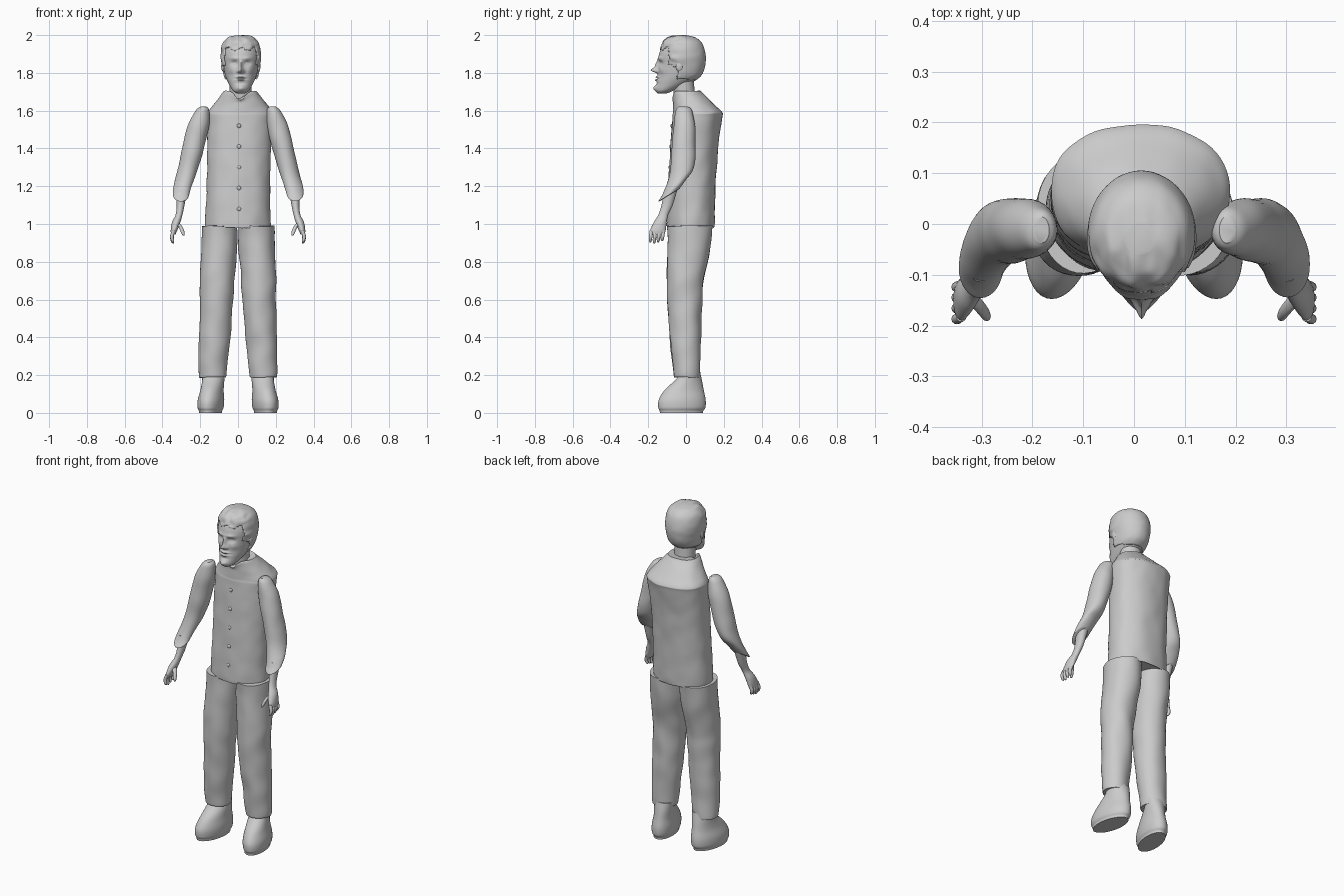
import bpy, bmesh, math
from mathutils import Vector, noise

old = bpy.data.objects.get("Cube")
if old:
    bpy.data.objects.remove(old)

grey = bpy.data.materials.new("plain grey")
grey.use_nodes = True
COLOUR = (0.6, 0.6, 0.6, 1)
grey.diffuse_color = COLOUR
grey.node_tree.nodes["Principled BSDF"].inputs["Base Color"].default_value = COLOUR


def finish(name, bm, angle=40):
    bmesh.ops.recalc_face_normals(bm, faces=bm.faces)
    mesh = bpy.data.meshes.new(name)
    bm.to_mesh(mesh)
    bm.free()
    ob = bpy.data.objects.new(name, mesh)
    bpy.context.collection.objects.link(ob)
    mesh.materials.append(grey)
    bpy.ops.object.select_all(action='DESELECT')
    ob.select_set(True)
    bpy.context.view_layer.objects.active = ob
    bpy.ops.object.shade_smooth_by_angle(angle=math.radians(angle))
    return ob


def spline(a, b, c, d, t):
    return 0.5 * (2*b + (c - a)*t + (2*a - 5*b + 4*c - d)*t*t + (3*b - a - 3*c + d)*t**3)


def loft(name, rings, side=1, n=32, steps=6, power=2.0, deform=None, keep=None, angle=40):
    """Skin through rings (x, y, z, half width, half depth, slope in y)."""
    rings = [tuple(r) + (0,) * (6 - len(r)) for r in rings]
    last = len(rings) - 1
    path = []
    for i in range(last):
        four = [rings[min(max(i + k, 0), last)] for k in (-1, 0, 1, 2)]
        path += [[spline(*v, s / steps) for v in zip(*four)] for s in range(steps)]
    path.append(rings[-1])
    bm = bmesh.new()
    loops = []
    for x, y, z, rx, ry, slope in path:
        loop = []
        for k in range(n):
            a = 2 * math.pi * k / n
            c, s = math.cos(a), math.sin(a)
            dx = rx * math.copysign(abs(c) ** (2 / power), c)
            dy = ry * math.copysign(abs(s) ** (2 / power), s)
            p = Vector((side * (x + dx), y + dy, z + slope * dy))
            loop.append(bm.verts.new(deform(p) if deform else p))
        loops.append(loop)
    for a, b in zip(loops, loops[1:]):
        for k in range(n):
            bm.faces.new((a[k], a[(k+1) % n], b[(k+1) % n], b[k]))
    bm.faces.new(loops[0])
    bm.faces.new(loops[-1])
    if keep:
        drop = [f for f in bm.faces if not keep(f.calc_center_median())]
        bmesh.ops.delete(bm, geom=drop, context='FACES')
    return finish(name, bm, angle)


def blob(name, centre, radii):
    bm = bmesh.new()
    bmesh.ops.create_uvsphere(bm, u_segments=16, v_segments=10, radius=1)
    for v in bm.verts:
        v.co = Vector(centre) + Vector(c * r for c, r in zip(v.co, radii))
    return finish(name, bm)


def wrinkle(size, amount):
    def move(p):
        return p + noise.noise_vector(p * size) * amount
    return move


# Torso: jacket with a raised back yoke and a dipped front neckline
def jacket(p):
    p = wrinkle(14, 0.004)(p)
    if p.z > 1.64 and p.y < 0:
        p.z -= 0.045 * math.exp(-((p.x - 0.012) / 0.035) ** 2) * (p.z - 1.64) / 0.06
    return p


loft("jacket", [(0, .025, .985, .168, .122), (0, .025, 1.0, .172, .126),
                (.002, .032, 1.2, .168, .126), (.006, .043, 1.4, .17, .126),
                (.012, .059, 1.56, .176, .132), (.013, .062, 1.59, .174, .131),
                (.013, .045, 1.625, .148, .113), (.013, .02, 1.67, .113, .09),
                (.013, .005, 1.695, .094, .077), (.013, .003, 1.705, .086, .072)],
     n=64, power=2.2, deform=jacket)
for i in range(5):
    z = 1.08 + i * 0.11
    blob(f"button_{i + 1}", (0.005, -0.1 + (z - 1) * 0.045, z), (.011, .006, .011))
loft("neck", [(.014, 0, 1.6, .062, .06), (.014, -.01, 1.7, .058, .056),
              (.014, -.02, 1.79, .06, .06)])

# Head: lofted skull with features pushed in and out
HEAD_X = 0.015
SKULL = [(HEAD_X, -.125, 1.692, .022, .024), (HEAD_X, -.108, 1.708, .044, .052),
         (HEAD_X, -.062, 1.75, .068, .095), (HEAD_X, -.034, 1.79, .084, .114),
         (HEAD_X, -.024, 1.85, .095, .122), (HEAD_X, -.022, 1.9, .099, .12),
         (HEAD_X, -.021, 1.95, .089, .102), (HEAD_X, -.024, 1.98, .062, .071),
         (HEAD_X, -.028, 1.993, .022, .026)]
# Each feature: side offset, height, width, tall, outward push
FEATURES = [(0, 1.814, .012, .013, .034), (0, 1.84, .009, .026, .017),
            (.014, 1.808, .008, .008, .012), (.034, 1.85, .017, .011, -.014),
            (.034, 1.849, .01, .006, .007), (.032, 1.877, .024, .009, .007),
            (0, 1.778, .024, .005, .012), (0, 1.763, .021, .005, .011),
            (0, 1.77, .026, .003, -.007), (0, 1.745, .025, .006, -.004),
            (0, 1.718, .025, .014, .013), (.05, 1.815, .02, .018, .006)]


def face(p):
    push = 0
    if p.y < -0.06:
        for off, z, w, h, amount in FEATURES:
            for s in ((-1, 1) if off else (1,)):
                push += amount * math.exp(-((p.x - HEAD_X - s * off) / w) ** 2
                                          - ((p.z - z) / h) ** 2)
    return p - Vector((0, push, 0))


loft("head", SKULL, n=112, steps=12, deform=face, angle=60)


# Hair: swept shell over the skull, cut along a hairline
def hairline(p):
    wave = 0.008 * math.sin(p.x * 90)
    if p.y < -0.09:
        return p.z > 1.928 + wave
    if p.y < -0.045:
        return p.z > 1.84 + wave
    return p.z > 1.765 - p.y * 0.1


def locks(p):
    front = min(max((0.02 - p.y) / 0.08, 0.15), 1)
    return p + noise.noise_vector(Vector((p.x * 35, p.y * 14, p.z * 30))) * 0.008 * front


hair = loft("hair", [(x, y + .001, z + .006 if z > 1.9 else z, rx + .008, ry + .004)
                     for x, y, z, rx, ry in SKULL[2:]],
            n=72, steps=8, deform=locks, keep=hairline, angle=60)
thick = hair.modifiers.new("thickness", 'SOLIDIFY')
thick.thickness = 0.008

# Limbs, built once for each side
SLEEVE = [(.182, -.012, 1.622, .016, .026), (.188, -.011, 1.6, .037, .043),
          (.21, -.009, 1.52, .056, .057), (.238, -.012, 1.4, .057, .063),
          (.27, -.022, 1.28, .052, .066, .3), (.294, -.06, 1.2, .048, .061, .6),
          (.302, -.088, 1.158, .043, .056, .6), (.302, -.09, 1.152, .039, .051, .6)]
FOREARM = [(.3, -.08, 1.18, .03, .034), (.304, -.1, 1.1, .021, .03),
           (.312, -.12, 1.05, .018, .026), (.327, -.136, 1.01, .022, .034),
           (.338, -.148, .97, .018, .041), (.343, -.152, .945, .012, .039)]
TROUSER = [(.098, .02, .99, .094, .119), (.099, .016, .87, .096, .112),
           (.109, -.003, .72, .092, .1), (.112, -.007, .62, .09, .094),
           (.12, -.003, .45, .084, .084), (.13, 0, .3, .079, .076),
           (.133, .006, .2, .072, .069), (.133, .006, .19, .067, .065)]
BOOT = [(.133, .027, .215, .06, .048), (.133, .012, .17, .058, .073),
        (.136, -.01, .12, .06, .104), (.14, -.02, .07, .068, .124),
        (.142, -.022, .03, .067, .125), (.142, -.024, .012, .06, .116),
        (.142, -.024, 0, .058, .114)]

for side, label in ((1, "left"), (-1, "right")):
    def toe_out(p):
        return p + Vector((-side * 0.14 * p.y, 0, 0))

    loft(label + "_sleeve", SLEEVE, side, deform=wrinkle(12, .003))
    loft(label + "_forearm", FOREARM, side, n=20)
    loft(label + "_trouser_leg", TROUSER, side, n=40, deform=wrinkle(9, .006))
    loft(label + "_boot", BOOT, side, n=40, deform=toe_out)
    # Four slightly curled fingers and a thumb
    for i in range(4):
        y = -0.183 + i * 0.021
        tip = 0.897 + 0.006 * abs(i - 1)
        loft(f"{label}_finger_{i + 1}",
             [(.34, y, .965, .01, .01), (.35, y - .004, .935, .01, .01),
              (.346, y - .006, tip + .008, .008, .008), (.343, y - .006, tip, .003, .003)],
             side, n=10, steps=3)
    loft(label + "_thumb", [(.325, -.14, 1.01, .012, .014), (.302, -.165, .98, .011, .013),
                            (.291, -.181, .95, .009, .01), (.289, -.184, .938, .003, .004)],
         side, n=12, steps=3)
    blob(label + "_ear", (HEAD_X + side * .094, -.035, 1.835), (.01, .019, .028))
